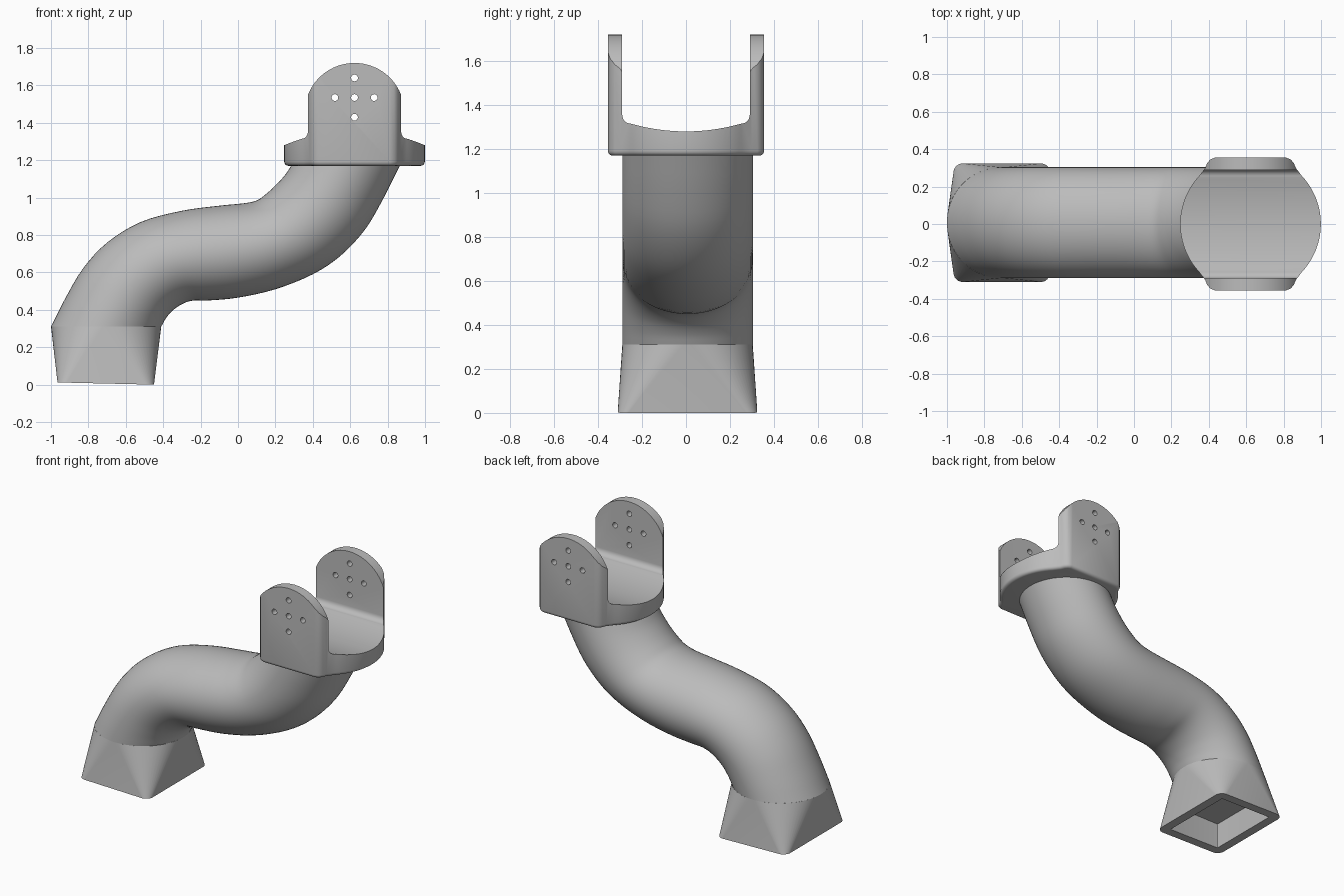
import bpy, bmesh, math
from mathutils import Vector

if "Cube" in bpy.data.objects:
    bpy.data.objects.remove(bpy.data.objects["Cube"], do_unlink=True)

grey = bpy.data.materials.new("plain grey")
grey.use_nodes = True
COLOUR = (0.5, 0.5, 0.5, 1)
grey.diffuse_color = COLOUR
grey.node_tree.nodes["Principled BSDF"].inputs["Base Color"].default_value = COLOUR

SIDES = 64
ANGLES = [math.tau * (i + 0.5) / SIDES for i in range(SIDES)]
MID_Y = 0.007


def make_object(name, bm):
    bmesh.ops.recalc_face_normals(bm, faces=bm.faces)
    mesh = bpy.data.meshes.new(name)
    bm.to_mesh(mesh)
    bm.free()
    mesh.materials.append(grey)
    obj = bpy.data.objects.new(name, mesh)
    bpy.context.collection.objects.link(obj)
    return obj


def smooth(obj):
    bpy.ops.object.select_all(action='DESELECT')
    obj.select_set(True)
    bpy.context.view_layer.objects.active = obj
    bpy.ops.object.shade_smooth_by_angle(angle=math.radians(32))


def loft(name, rings):
    bm = bmesh.new()
    loops = [[bm.verts.new(p) for p in ring] for ring in rings]
    for a, b in zip(loops, loops[1:]):
        for i in range(SIDES):
            j = (i + 1) % SIDES
            bm.faces.new((a[i], a[j], b[j], b[i]))
    bm.faces.new(loops[0])
    bm.faces.new(loops[-1])
    return make_object(name, bm)


def prism(name, outline, direction, bevel=0):
    """Extrude a closed outline; optionally round the edges of the first cap."""
    bm = bmesh.new()
    cap = bm.faces.new([bm.verts.new(p) for p in outline])
    rim = list(cap.edges)
    new = bmesh.ops.extrude_face_region(bm, geom=[cap], use_keep_orig=True)["geom"]
    bmesh.ops.translate(bm, vec=direction, verts=[v for v in new if isinstance(v, bmesh.types.BMVert)])
    bmesh.ops.recalc_face_normals(bm, faces=bm.faces)
    if bevel:
        bmesh.ops.bevel(bm, geom=rim, offset=bevel, segments=4, profile=0.5, affect='EDGES')
    return make_object(name, bm)


def combine(obj, tool, operation):
    mod = obj.modifiers.new(operation.lower(), 'BOOLEAN')
    mod.operation, mod.object, mod.solver = operation, tool, 'EXACT'
    bpy.context.view_layer.objects.active = obj
    bpy.ops.object.modifier_apply(modifier=mod.name)
    bpy.data.objects.remove(tool, do_unlink=True)


def arc(cx, cy, r, start, end, steps):
    return [(cx + r * math.cos(math.radians(start + (end - start) * i / steps)),
             cy + r * math.sin(math.radians(start + (end - start) * i / steps)))
            for i in range(steps + 1)]


# S-shaped tube: each section joins a point of the upper line to one of the lower line
upper = [(-1, .31), (-.93, .45), (-.83, .62), (-.7, .76), (-.52, .87), (-.3, .93), (-.1, .957),
         (.03, .97), (.1, .985), (.15, 1.02), (.2, 1.065), (.25, 1.12), (.29, 1.18)]
lower = [(-.41, .31), (-.385, .355), (-.345, .4), (-.29, .435), (-.235, .45), (-.16, .45), (0, .465),
         (.2, .51), (.4, .59), (.55, .69), (.68, .83), (.78, 1), (.87, 1.18)]


def spline(points, steps=4):
    pts = [Vector(p) for p in points]
    pts = [2 * pts[0] - pts[1]] + pts + [2 * pts[-1] - pts[-2]]
    out = []
    for a, b, c, d in zip(pts, pts[1:], pts[2:], pts[3:]):
        for k in range(steps):
            t = k / steps
            out.append(b + (c - a) * t / 2 + (2 * a - 5 * b + 4 * c - d) * t * t / 2
                       + (3 * b - a - 3 * c + d) * t ** 3 / 2)
    return out + [pts[-2]]


def section(u, l):
    mid, half = (u + l) / 2, (l - u) / 2
    return [(mid.x + half.x * math.cos(t), MID_Y + 0.297 * math.sin(t), mid.y + half.y * math.cos(t))
            for t in ANGLES]


smooth(loft("curved_tube", [section(u, l) for u, l in zip(spline(upper), spline(lower))]))


# Socket: round at the tube, rounded rectangle at the foot, with a blind pocket
def rounded(cx, a, b, r, z, tilt=0):
    ring = []
    for t in ANGLES:
        c, s = math.cos(t), math.sin(t)
        x = math.copysign(a - r, c) + r * c
        ring.append((cx + x, MID_Y + math.copysign(b - r, s) + r * s, z - tilt * x))
    return ring


FOOT_X = -.707
smooth(loft("square_socket", [
    rounded(-.705, .295, .297, .294, .31),
    rounded(FOOT_X, .258, .317, .05, .006, .023),
    rounded(FOOT_X, .195, .255, .004, .006, .023),
    rounded(FOOT_X, .195, .255, .004, .185),
]))

# Yoke: a U-shaped channel trimmed by a round plan and by domed arm tops
YOKE_X = .623
floor = [(y, 1.28 + .035 * (y / .25) ** 2) for y in [-.25 + .5 * i / 20 for i in range(21)]]
fillet = arc(.25, 1.355, .04, -90, 0, 6)
right_half = fillet + [(.29, 1.8), (.4, 1.8), (.4, 1.1)]
channel = floor + right_half + [(-y, z) for y, z in reversed(right_half)]
yoke = prism("yoke", [(.2, y, z) for y, z in channel], (.9, 0, 0))

quarter = arc(0, 0, .376, 0, 43, 12) + [(.243, .298), (.232, .325), (.215, .345), (.19, .355)]
half = quarter + [(-x, y) for x, y in reversed(quarter)]
plan = half + [(-x, -y) for x, y in half[1:-1]]
plan += [(-half[-1][0], -half[-1][1])] if half[-1][1] > 0.001 else []
combine(yoke, prism("plan_trim", [(YOKE_X + x, y, 1.17) for x, y in plan], (0, 0, .8), .022), 'INTERSECT')

dome = arc(YOKE_X, 1.453, .267, 12, 168, 32) + [(.1, 1.42), (.1, 1), (1.15, 1), (1.15, 1.42)]
combine(yoke, prism("dome_trim", [(x, -.6, z) for x, z in dome], (0, 1.2, 0)), 'INTERSECT')

# Bolt holes through both arms
for dx, dz in ((0, 0), (1, 0), (-1, 0), (0, 1), (0, -1)):
    circle = arc(YOKE_X + .105 * dx, 1.535 + .105 * dz, .018, 0, 345, 23)
    combine(yoke, prism("hole_cutter", [(x, -.6, z) for x, z in circle], (0, 1.2, 0)), 'DIFFERENCE')
smooth(yoke)
